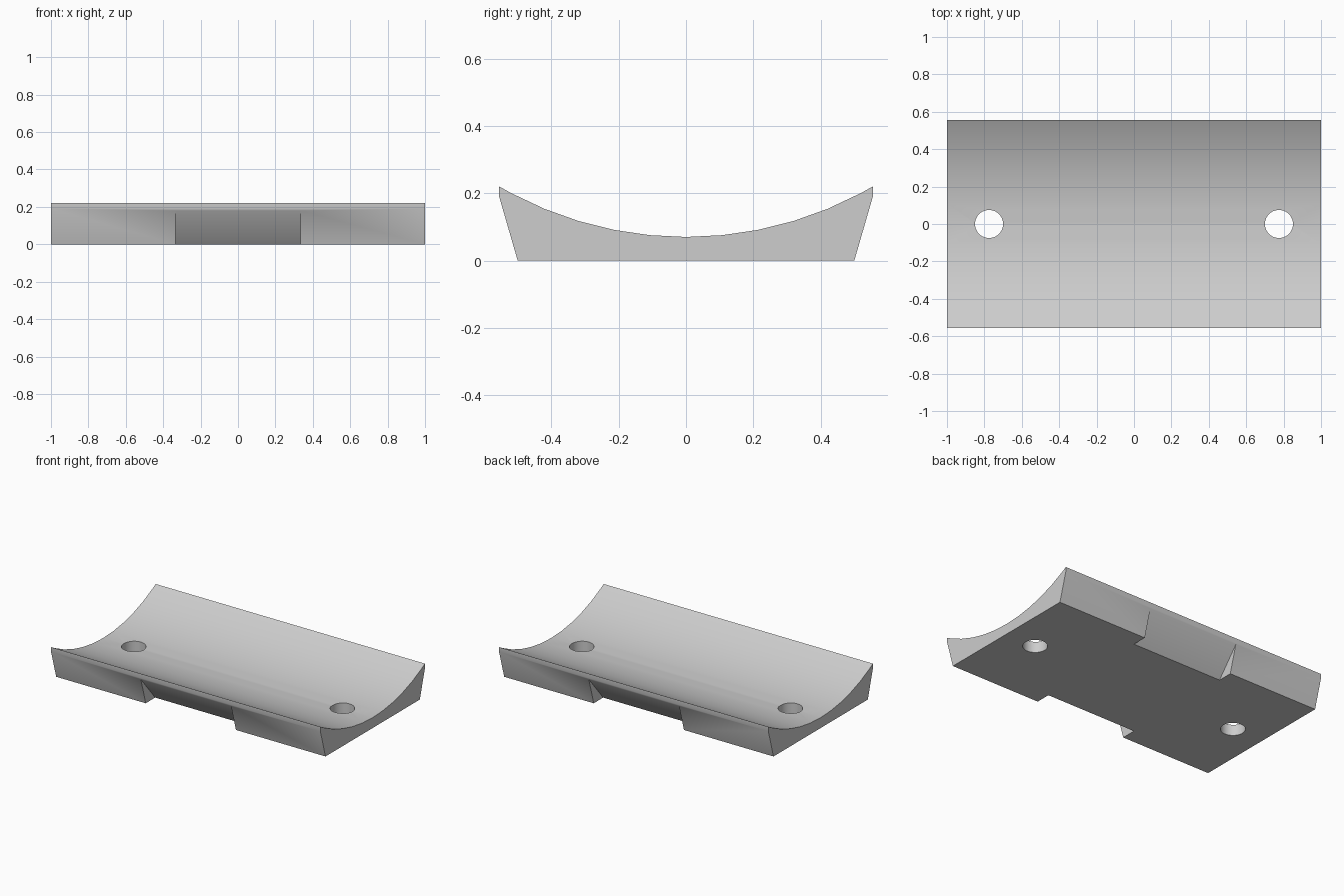
import bpy, bmesh
from math import sin, cos, asin, pi
from mathutils import Matrix

cube = bpy.data.objects.get("Cube")
if cube:
    bpy.data.objects.remove(cube, do_unlink=True)

HALF_Y, RIM_Z, DIP_Z, RADIUS = 0.555, 0.22, 0.07, 1.1


def make_object(name, bm):
    bmesh.ops.recalc_face_normals(bm, faces=bm.faces[:])
    mesh = bpy.data.meshes.new(name)
    bm.to_mesh(mesh)
    bm.free()
    obj = bpy.data.objects.new(name, mesh)
    bpy.context.collection.objects.link(obj)
    return obj


def prism(name, profile, half_x):
    """Extrude a (y, z) profile along x, centred on x = 0."""
    bm = bmesh.new()
    face = bm.faces.new([bm.verts.new((-half_x, y, z)) for y, z in profile])
    ext = bmesh.ops.extrude_face_region(bm, geom=[face])["geom"]
    verts = [v for v in ext if isinstance(v, bmesh.types.BMVert)]
    bmesh.ops.translate(bm, verts=verts, vec=(2 * half_x, 0, 0))
    return make_object(name, bm)


def drill(name, x):
    bm = bmesh.new()
    bmesh.ops.create_cone(bm, cap_ends=True, segments=48, radius1=0.075,
                          radius2=0.075, depth=1, matrix=Matrix.Translation((x, 0, 0)))
    return make_object(name, bm)


# Cradle body: flat base, flared sides, shallow round trough on top
step = 2 * pi / 64
arc = [(RADIUS * sin(i * step), DIP_Z + RADIUS * (1 - cos(i * step)))
       for i in range(-5, 6)]
profile = [(0.5, 0), (HALF_Y, 0.19), (HALF_Y, RIM_Z)] + arc[::-1]
profile += [(-HALF_Y, RIM_Z), (-HALF_Y, 0.19), (-0.5, 0)]
body = prism("cradle_body", profile, 1.0)

# Cutters: two screw holes and a slanted notch under each long side
cutters = [drill("hole_cutter", s * 0.775) for s in (-1, 1)]
wedge = [(0.383, -0.02), (0.569, 0.2), (0.7, -0.02)]
cutters += [prism("notch_cutter", [(s * y, z) for y, z in wedge], 0.335) for s in (-1, 1)]

bpy.context.view_layer.objects.active = body
for cutter in cutters:
    mod = body.modifiers.new("cut", "BOOLEAN")
    mod.operation, mod.solver, mod.object = "DIFFERENCE", "EXACT", cutter
    bpy.ops.object.modifier_apply(modifier=mod.name)
    bpy.data.objects.remove(cutter, do_unlink=True)

# Plain grey material
grey = bpy.data.materials.new("light_grey")
grey.use_nodes = True
colour = (0.61, 0.61, 0.61, 1)
grey.diffuse_color = colour
grey.node_tree.nodes["Principled BSDF"].inputs["Base Color"].default_value = colour
body.data.materials.clear()
body.data.materials.append(grey)

# Smooth trough and holes, crisp outer edges
bpy.ops.object.select_all(action="DESELECT")
body.select_set(True)
bpy.ops.object.shade_smooth_by_angle(angle=pi / 6)
